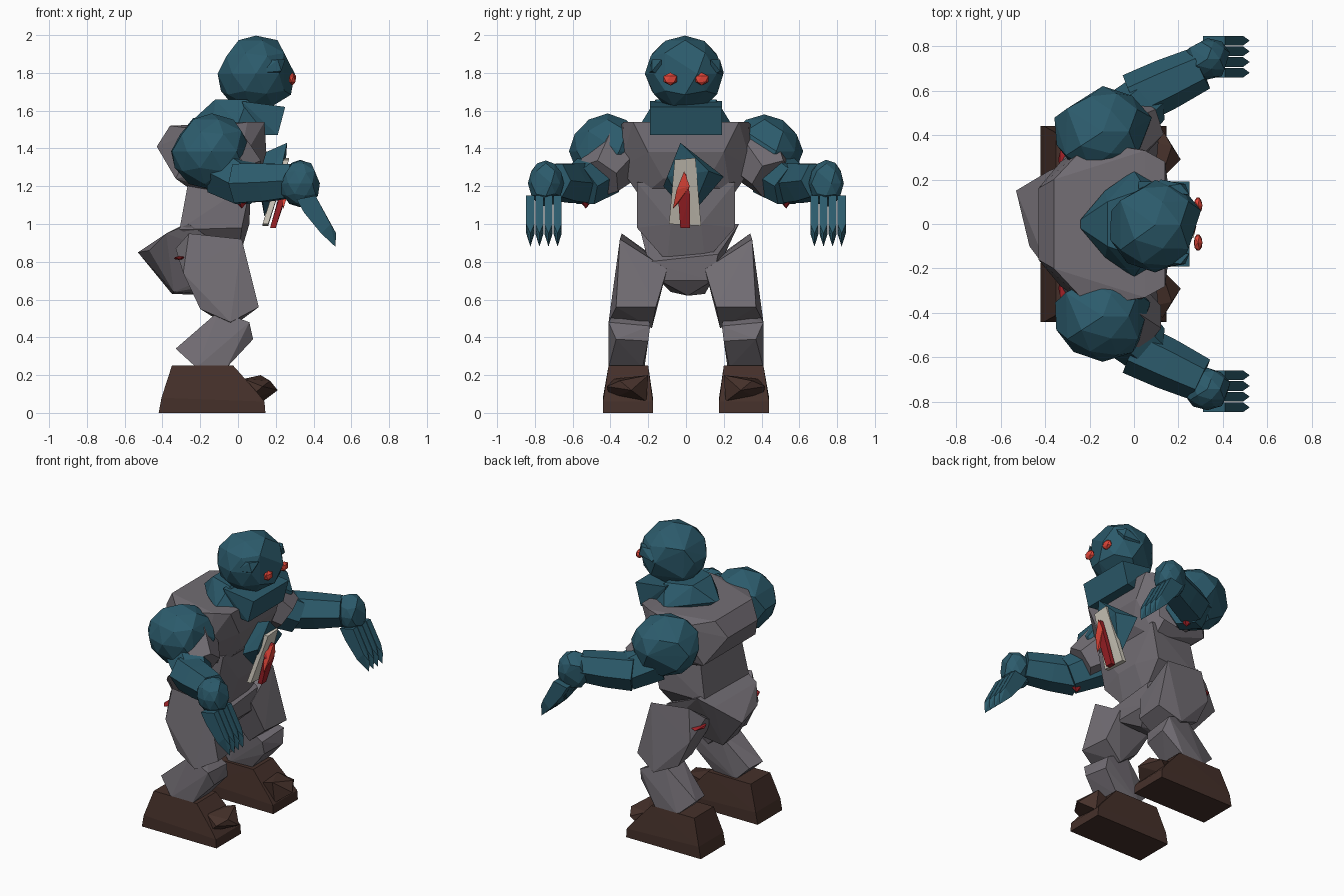
import bpy, bmesh, random
from math import pi, cos, sin
from mathutils import Vector

random.seed(4)


def mat(name, col):
    m = bpy.data.materials.new(name)
    m.diffuse_color = (*col, 1)
    return m


SKIN = mat("teal_skin", (0.025, 0.105, 0.15))
CLOTH = mat("grey_cloth", (0.17, 0.155, 0.175))
LEATHER = mat("brown_leather", (0.06, 0.03, 0.023))
RED = mat("dark_red", (0.35, 0.015, 0.02))
EYE = mat("bright_red", (0.75, 0.06, 0.04))
WHITE = mat("off_white", (0.62, 0.58, 0.5))


def finish(bm, name, m):
    bmesh.ops.recalc_face_normals(bm, faces=bm.faces)
    me = bpy.data.meshes.new(name)
    bm.to_mesh(me)
    bm.free()
    me.materials.append(m)
    ob = bpy.data.objects.new(name, me)
    bpy.context.collection.objects.link(ob)
    return ob


def hull(name, pts, m, mirror=False):
    """Convex faceted lump; mirror=True adds the y-flipped points."""
    bm = bmesh.new()
    pts = list(pts) + ([(x, -y, z) for x, y, z in pts] if mirror else [])
    for p in pts:
        bm.verts.new(p)
    r = bmesh.ops.convex_hull(bm, input=bm.verts)
    loose = {g for g in r["geom_interior"] + r["geom_unused"] if isinstance(g, bmesh.types.BMVert)}
    bmesh.ops.delete(bm, geom=list(loose), context='VERTS')
    return finish(bm, name, m)


def ball(name, c, size, m, sub=2, jit=0.03):
    """Rough icosphere; larger ones lose some corners for bigger facets."""
    bm = bmesh.new()
    bmesh.ops.create_icosphere(bm, subdivisions=sub, radius=1)
    pts = []
    for v in bm.verts:
        k = 1 + random.uniform(-jit, jit)
        if sub == 1 or v.index % 6 != 4:
            pts.append([c[i] + v.co[i] * size[i] * k for i in range(3)])
    bm.free()
    return hull(name, pts, m)


def limb(name, rings, m, n=6, turn=0.3):
    """Tapered tube through rings of (centre, radius)."""
    bm = bmesh.new()
    pts = [Vector(r[0]) for r in rings]
    q = (pts[-1] - pts[0]).to_track_quat('Z', 'Y')
    loops = []
    for p, (_, r) in zip(pts, rings):
        loops.append([bm.verts.new(p + q @ Vector((r * cos(turn + 2 * pi * i / n),
                                                   r * sin(turn + 2 * pi * i / n), 0)))
                      for i in range(n)])
    for a, b in zip(loops, loops[1:]):
        for i in range(n):
            bm.faces.new((a[i], a[(i + 1) % n], b[(i + 1) % n], b[i]))
    bm.faces.new(loops[0])
    bm.faces.new(loops[-1])
    return finish(bm, name, m)


# Head, jaw, neck
ball("head", (0.095, -0.005, 1.795), (0.212, 0.208, 0.205), SKIN)
hull("jaw", [(0.25, 0.19, 1.62), (0.21, 0.19, 1.47), (0.02, 0.19, 1.65), (0.08, 0.16, 1.47)], SKIN, True)
hull("neck", [(-0.24, 0.02, 1.55), (-0.12, 0.1, 1.66), (0.05, 0.16, 1.66), (-0.13, 0.15, 1.55),
              (0.0, 0.24, 1.53), (0.16, 0.16, 1.5), (-0.1, 0.1, 1.45)], SKIN, True)

# Upper body: chest tapering to the waist
hull("chest", [(-0.43, 0.16, 1.41), (-0.36, 0.2, 1.52), (-0.33, 0.28, 1.24), (-0.2, 0.37, 1.5),
               (0.05, 0.33, 1.54), (0.14, 0.28, 1.54), (0.15, 0.2, 1.38), (0.0, 0.35, 1.3),
               (0.11, 0.12, 1.24), (-0.26, 0.2, 1.19), (0.03, 0.24, 1.14)], CLOTH, True)
hull("waist", [(-0.26, 0.22, 1.24), (0.07, 0.26, 1.22), (-0.31, 0.24, 0.97), (0.02, 0.26, 0.98),
               (0.06, 0.08, 1.0), (0.0, 0.1, 0.8)], CLOTH, True)
hull("pelvis", [(-0.53, 0.15, 0.85), (-0.47, -0.1, 0.86), (-0.38, 0.24, 0.95), (-0.38, -0.22, 0.95),
                (-0.35, 0.1, 0.63), (-0.34, -0.08, 0.64), (-0.05, 0.01, 0.62), (0.02, 0.14, 0.7),
                (0.02, -0.14, 0.7), (-0.28, 0.28, 1.0), (-0.26, -0.25, 1.0), (0.03, 0.17, 0.84),
                (0.03, -0.2, 0.8)], CLOTH)

# Torn shirt front: bare skin, shirt panel and red stain
hull("bare_chest", [(0.26, -0.03, 1.43), (0.12, -0.12, 1.2), (0.14, 0.2, 1.25), (0.25, 0.12, 1.28),
                    (0.22, -0.1, 1.25), (0.14, 0.02, 1.04), (0.08, 0.02, 1.35)], SKIN)
hull("shirt_panel", [(x + d, y, z) for d in (0, -0.03) for x, y, z in
                     ((0.27, -0.06, 1.34), (0.27, 0.05, 1.35), (0.16, 0.08, 0.99), (0.16, -0.09, 1.0))], WHITE)
hull("tie", [(x + d, y, z) for d in (0, 0.03) for x, y, z in
             ((0.25, 0.0, 1.27), (0.23, -0.045, 1.18), (0.23, 0.02, 1.16), (0.17, -0.03, 0.98), (0.17, 0.02, 0.98))], RED)
hull("tie_knot", [(0.28, -0.01, 1.28), (0.27, -0.05, 1.18), (0.27, 0.02, 1.2), (0.24, -0.07, 1.08),
                  (0.23, -0.01, 1.14), (0.22, -0.03, 1.2)], EYE)

for s, side in ((1, "left"), (-1, "right")):
    def P(x, y, z):
        return (x, s * y, z)

    # Eyes and ears
    ball("eye_" + side, P(0.288, 0.083, 1.768), (0.022, 0.042, 0.034), EYE, 1)
    hull("ear_" + side, [P(x, y, z) for x, y, z in
                         ((0.08, 0.15, 1.76), (0.2, 0.13, 1.78), (0.25, 0.13, 1.87), (0.08, 0.16, 1.86),
                          (0.12, 0.2, 1.8), (0.23, 0.18, 1.81), (0.21, 0.18, 1.87))], SKIN)

    # Arms: shoulder, torn sleeve, forearm, hand
    ball("shoulder_" + side, P(-0.14, 0.415, 1.385), (0.225, 0.2, 0.2), SKIN)
    limb("sleeve_" + side, [(P(-0.1, 0.38, 1.36), 0.18), (P(0.05, 0.46, 1.24), 0.12)], CLOTH, 6)
    limb("elbow_" + side, [(P(-0.08, 0.44, 1.28), 0.14), (P(0.06, 0.56, 1.2), 0.12)], SKIN, 6, 0)
    limb("forearm_" + side, [(P(0.0, 0.56, 1.215), 0.12), (P(0.15, 0.63, 1.22), 0.115),
                             (P(0.3, 0.7, 1.23), 0.1)], SKIN, 6, 0)
    ball("arm_wound_" + side, P(0.02, 0.53, 1.14), (0.035, 0.03, 0.06), RED, 1)
    ball("hand_" + side, P(0.33, 0.742, 1.215), (0.108, 0.094, 0.125), SKIN)
    # Clawed fingers, deeper than they are wide
    for i in range(4):
        y = 0.68 + 0.048 * i
        w = 0.022
        hull("finger_%s_%d" % (side, i),
             [P(x, y + d, z) for d in (-w, w) for x, z in
              ((0.31, 1.13), (0.41, 1.15), (0.35, 1.06), (0.43, 1.08), (0.44, 0.95), (0.49, 1.0))]
             + [P(0.52, y, 0.95), P(0.515, y, 0.88)], SKIN)

    # Legs: thigh and shin
    hull("thigh_" + side, [P(x, y, z) for x, y, z in
                           ((-0.33, 0.26, 0.87), (-0.26, 0.34, 0.95), (-0.3, 0.13, 0.8), (0.02, 0.35, 0.92),
                            (0.03, 0.1, 0.76), (-0.29, 0.37, 0.74), (-0.2, 0.37, 0.55), (-0.18, 0.19, 0.56),
                            (-0.04, 0.41, 0.48), (-0.04, 0.18, 0.45), (0.11, 0.37, 0.56),
                            (0.09, 0.16, 0.56))], CLOTH)
    hull("shin_" + side, [P(x, y, z) for x, y, z in
                          ((-0.1, 0.38, 0.54), (-0.1, 0.2, 0.54), (0.06, 0.41, 0.48), (0.05, 0.19, 0.46),
                           (0.08, 0.37, 0.39), (0.06, 0.2, 0.38), (-0.33, 0.36, 0.34), (-0.31, 0.24, 0.33),
                           (-0.22, 0.41, 0.24), (-0.22, 0.22, 0.24), (-0.06, 0.41, 0.24),
                           (-0.06, 0.23, 0.24))], CLOTH)
    ball("thigh_wound_" + side, P(-0.3, 0.29, 0.82), (0.045, 0.07, 0.012), RED, 1)

    # Boots: wedge and pointed toe cap
    hull("boot_" + side, [P(x, y, z) for y0, y1 in ((0.175, 0.2), (0.44, 0.41)) for x, y, z in
                          ((-0.42, y0, 0), (0.145, y0, 0), (0.14, y0, 0.06), (-0.405, y0, 0.08),
                           (0.1, y0 * 0.7 + y1 * 0.3, 0.11), (-0.35, y1, 0.25), (-0.025, y1, 0.25))], LEATHER)
    hull("toe_cap_" + side, [P(x, y, z) for x, y, z in
                             ((0.03, 0.21, 0.17), (0.12, 0.2, 0.2), (0.21, 0.29, 0.12), (0.13, 0.42, 0.14),
                              (0.05, 0.4, 0.07), (0.13, 0.21, 0.06), (0.17, 0.35, 0.17),
                              (0.03, 0.38, 0.18))], LEATHER)
